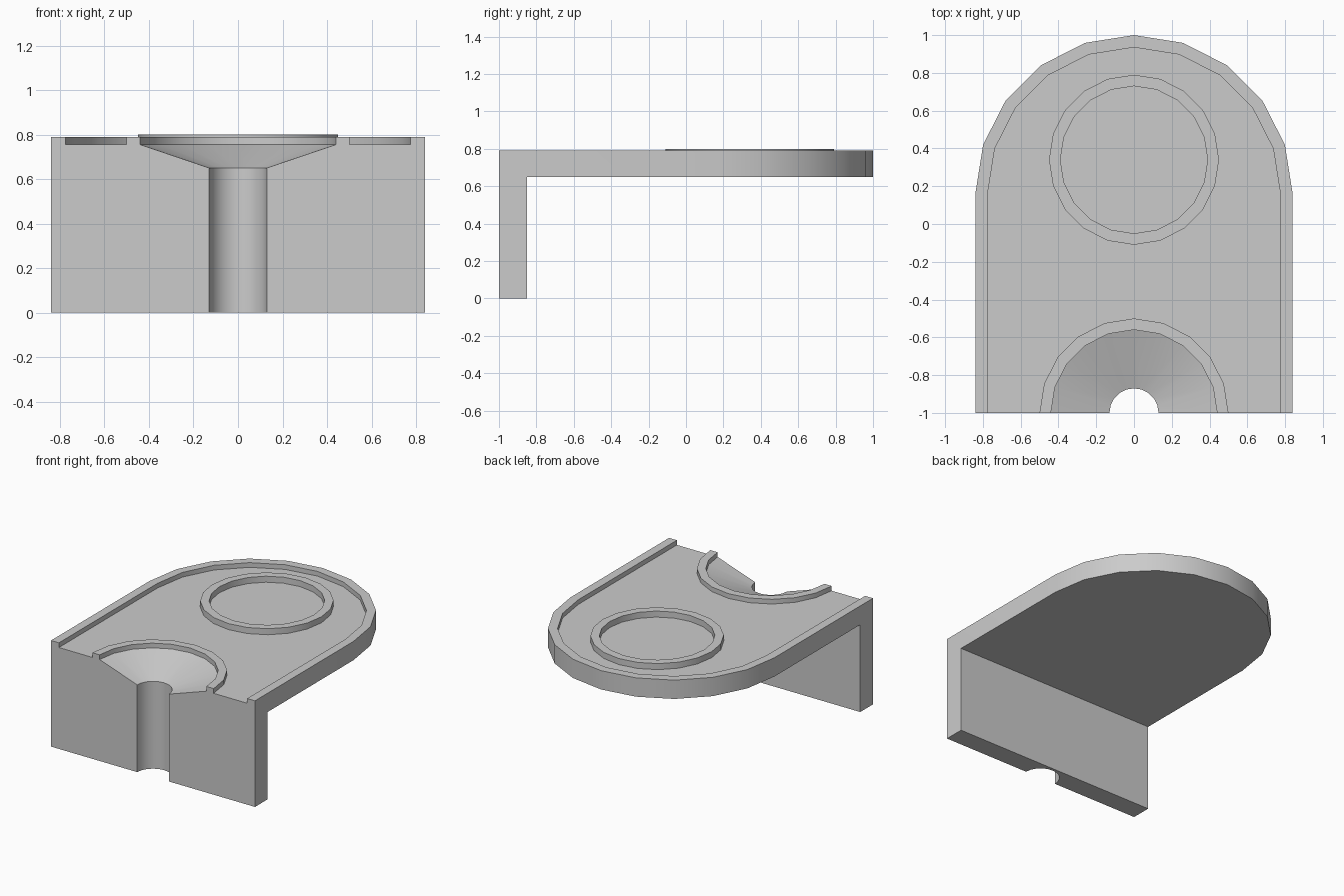
import bpy, bmesh
from math import cos, sin, pi

if "Cube" in bpy.data.objects:
    bpy.data.objects.remove(bpy.data.objects["Cube"])

SEG = 20
FLOOR, RIM, UNDER = 0.755, 0.79, 0.65


def finish(name, bm):
    bmesh.ops.recalc_face_normals(bm, faces=bm.faces)
    me = bpy.data.meshes.new(name)
    bm.to_mesh(me)
    bm.free()
    ob = bpy.data.objects.new(name, me)
    bpy.context.collection.objects.link(ob)
    return ob


def prism(name, pts, z0, z1):
    bm = bmesh.new()
    face = bm.faces.new([bm.verts.new((x, y, z0)) for x, y in pts])
    new = bmesh.ops.extrude_face_region(bm, geom=[face])["geom"]
    verts = [v for v in new if isinstance(v, bmesh.types.BMVert)]
    bmesh.ops.translate(bm, vec=(0, 0, z1 - z0), verts=verts)
    return finish(name, bm)


def lathe(name, profile, cy, capped):
    bm = bmesh.new()
    rings = [[bm.verts.new((r * cos(2 * pi * i / SEG), cy + r * sin(2 * pi * i / SEG), z))
              for i in range(SEG)] for r, z in profile]
    for a, b in zip(rings, rings[1:]):
        for i in range(SEG):
            j = (i + 1) % SEG
            bm.faces.new((a[i], a[j], b[j], b[i]))
    if capped:
        bm.faces.new(rings[0])
        bm.faces.new(rings[-1])
    return finish(name, bm)


def arch(r, front):
    # straight sides with a half-round back end
    arc = [(r * cos(pi * i / 10), 0.16 + r * sin(pi * i / 10)) for i in range(11)]
    return [(-r, front), (r, front)] + arc


def cut(ob, cutter):
    mod = ob.modifiers.new("cut", 'BOOLEAN')
    mod.operation, mod.solver, mod.object = 'DIFFERENCE', 'EXACT', cutter
    bpy.context.view_layer.objects.active = ob
    bpy.ops.object.modifier_apply(modifier=mod.name)
    bpy.data.objects.remove(cutter)


# Bracket: rounded shelf plus front wall
bracket = prism("bracket", arch(0.84, -1), 0, RIM)
cut(bracket, prism("under_cutter", [(-1, -0.85), (1, -0.85), (1, 1.2), (-1, 1.2)], -0.2, UNDER))

# Recessed floor, leaving the outer rim and the bowl rim standing
pocket = prism("pocket_cutter", arch(0.775, -1.2), FLOOR, 1)
cut(pocket, lathe("island_cutter", [(0.5, 0.6), (0.5, 1.2)], -1, True))
cut(bracket, pocket)

# Half funnel and drain channel in the front
cut(bracket, lathe("funnel_cutter",
                   [(0.13, -0.2), (0.13, UNDER), (0.44, FLOOR), (0.44, 1)], -1, True))

# Raised ring on the shelf
ring = lathe("raised_ring", [(0.45, FLOOR), (0.45, 0.8), (0.39, 0.8), (0.39, FLOOR)], 0.34, False)

for ob in (bracket, ring):
    bpy.ops.object.select_all(action='DESELECT')
    ob.select_set(True)
    bpy.context.view_layer.objects.active = ob
    bpy.ops.object.shade_smooth_by_angle(angle=pi / 6)
